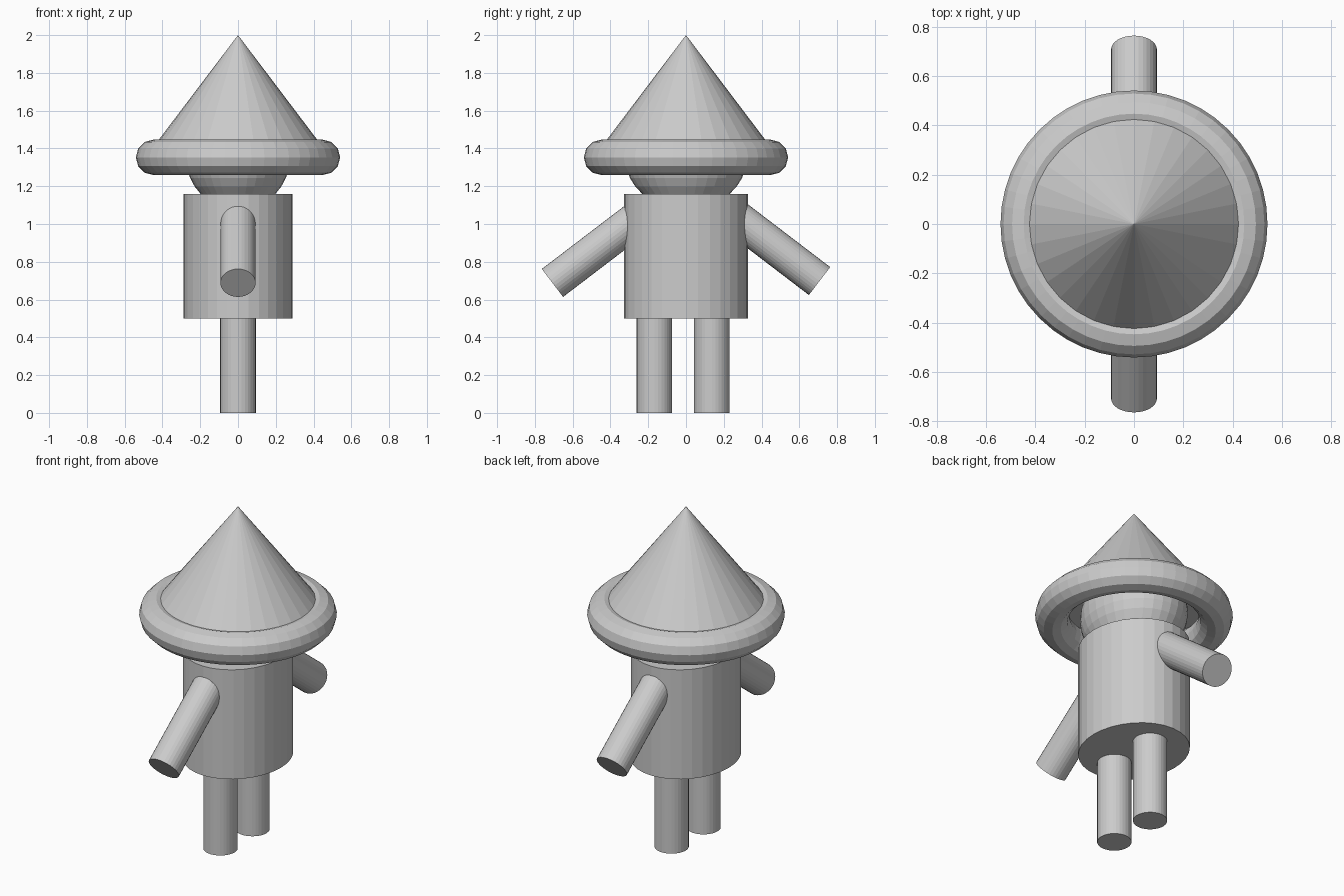
import bpy
from mathutils import Vector

if "Cube" in bpy.data.objects:
    bpy.data.objects.remove(bpy.data.objects["Cube"])


def finish(name, scale=(1, 1, 1)):
    ob = bpy.context.object
    ob.name = name
    ob.scale = scale
    return ob


def rod(name, a, b, radius):
    """Capped cylinder running from a to b."""
    a, b = Vector(a), Vector(b)
    d = b - a
    bpy.ops.mesh.primitive_cylinder_add(
        vertices=32, radius=radius, depth=d.length, location=(a + b) / 2,
        rotation=d.to_track_quat('Z', 'Y').to_euler())
    return finish(name)


# Legs, set slightly off centre
for name, y in (("left_leg", -0.167), ("right_leg", 0.137)):
    rod(name, (0, y, 0), (0, y, 0.54), 0.094)

# Oval body
bpy.ops.mesh.primitive_cylinder_add(vertices=32, radius=1, depth=0.66,
                                    location=(0, 0, 0.83))
finish("body", (0.288, 0.329, 1))

# Arms sloping down and outwards
for name, s, z in (("left_arm", -1, 0.688), ("right_arm", 1, 0.698)):
    rod(name, (0, s * 0.235, z + 0.36), (0, s * 0.707, z), 0.093)

# Oval head, mostly hidden by the hat
bpy.ops.mesh.primitive_uv_sphere_add(segments=32, ring_count=16, radius=1,
                                     location=(0, 0, 1.35))
finish("head", (0.275, 0.322, 0.275))

# Hat brim and pointed crown
bpy.ops.mesh.primitive_torus_add(major_segments=48, minor_segments=12,
                                 major_radius=0.447, minor_radius=0.094,
                                 location=(0, 0, 1.353))
finish("hat_brim")
bpy.ops.mesh.primitive_cone_add(vertices=32, radius1=0.428, radius2=0,
                                depth=0.565, location=(0, 0, 1.7175))
finish("hat_crown")
